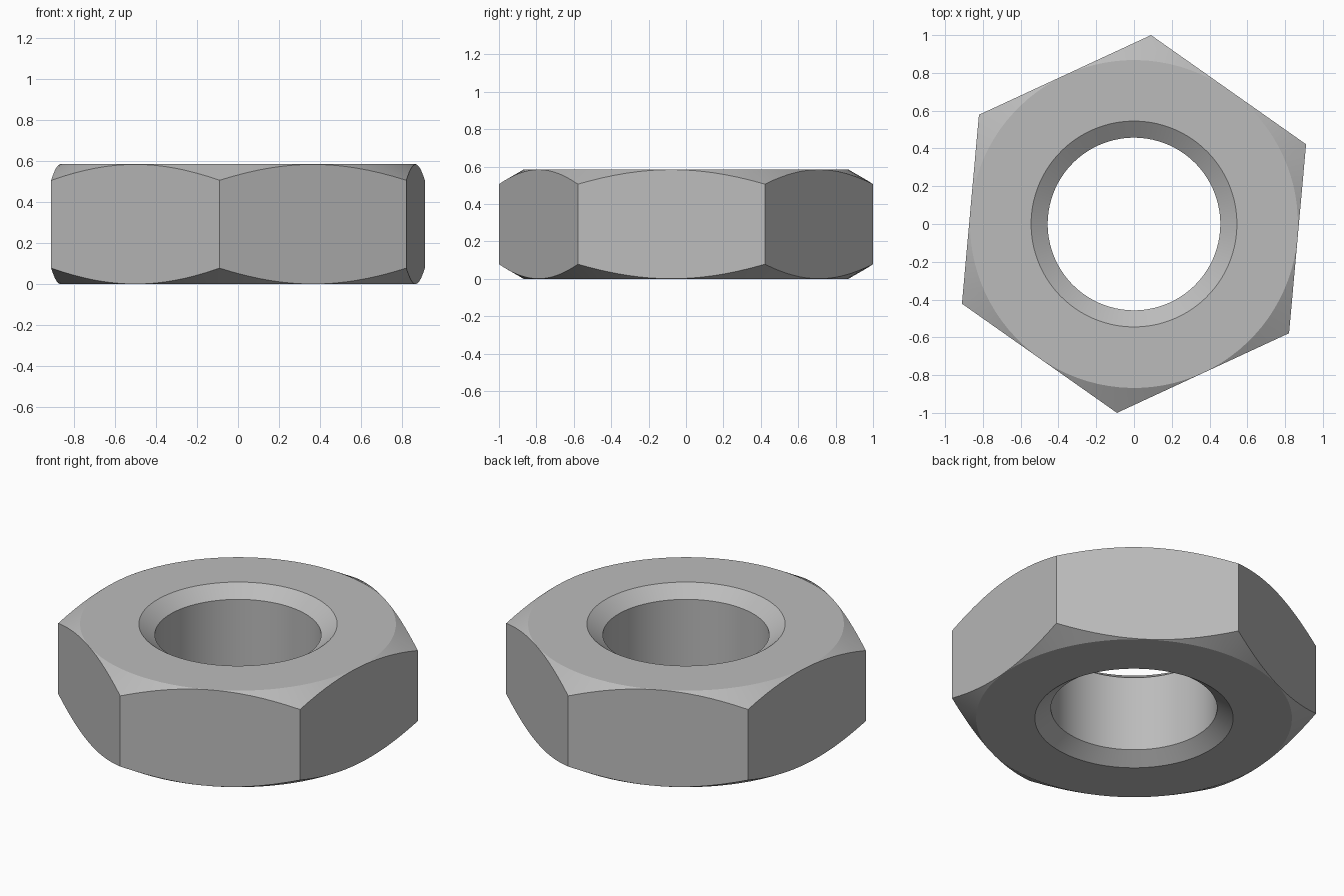
import bpy
import bmesh
from math import radians, sin, cos, pi
from mathutils import Matrix, Vector

cube = bpy.data.objects.get("Cube")
if cube:
    bpy.data.objects.remove(cube, do_unlink=True)

HEIGHT = 0.585
CORNER_R = 1.004            # centre to hexagon corner
FACE_R = 0.868              # edge of the flat washer face
BORE_R, MOUTH_R = 0.457, 0.545
MOUTH_DEPTH = 0.064
TURN = radians(24.85)       # rotation of the hexagon about z
SLOPE = 0.577               # outer corner chamfer, 30 degrees
SEGMENTS = 96


def make_object(name, bm):
    bmesh.ops.recalc_face_normals(bm, faces=bm.faces)
    mesh = bpy.data.meshes.new(name)
    bm.to_mesh(mesh)
    bm.free()
    obj = bpy.data.objects.new(name, mesh)
    bpy.context.collection.objects.link(obj)
    return obj


# Hexagonal block, taller than the nut; the turned shape trims it
bm = bmesh.new()
bmesh.ops.create_cone(bm, cap_ends=True, segments=6, radius1=CORNER_R,
                      radius2=CORNER_R, depth=HEIGHT + 0.2)
first = max(bm.verts, key=lambda v: v.co.x)
spin = TURN - Vector((1, 0)).angle_signed(first.co.xy) * -1
bmesh.ops.transform(bm, verts=bm.verts,
                    matrix=Matrix.Translation((0, 0, HEIGHT / 2)) @ Matrix.Rotation(spin, 4, "Z"))
nut = make_object("hex_nut", bm)

# Turned shape: bore, bore mouths and conical corner chamfers
outer_r = CORNER_R + 0.1
drop = (outer_r - FACE_R) * SLOPE
lower = [(BORE_R, MOUTH_DEPTH), (MOUTH_R, 0), (FACE_R, 0), (outer_r, drop)]
profile = lower + [(r, HEIGHT - z) for r, z in reversed(lower)]
bm = bmesh.new()
rings = []
for i in range(SEGMENTS):
    a = 2 * pi * i / SEGMENTS + TURN
    rings.append([bm.verts.new((r * cos(a), r * sin(a), z)) for r, z in profile])
for i in range(SEGMENTS):
    ring, after = rings[i], rings[(i + 1) % SEGMENTS]
    for j in range(len(profile)):
        k = (j + 1) % len(profile)
        bm.faces.new((ring[j], after[j], after[k], ring[k]))
turned = make_object("turned_cutter", bm)
turned.hide_render = True

# Trim the block to the turned shape
bpy.ops.object.select_all(action="DESELECT")
bpy.context.view_layer.objects.active = nut
nut.select_set(True)
trim = nut.modifiers.new("trim", "BOOLEAN")
trim.operation = "INTERSECT"
trim.solver = "EXACT"
trim.object = turned
bpy.ops.object.modifier_apply(modifier=trim.name)
bpy.data.objects.remove(turned, do_unlink=True)
bpy.ops.object.shade_smooth_by_angle(angle=radians(20))

# Plain grey metal
grey = bpy.data.materials.new("steel_grey")
grey.use_nodes = True
colour = (0.5, 0.5, 0.5, 1)
grey.diffuse_color = colour
grey.node_tree.nodes["Principled BSDF"].inputs["Base Color"].default_value = colour
nut.data.materials.clear()
nut.data.materials.append(grey)
